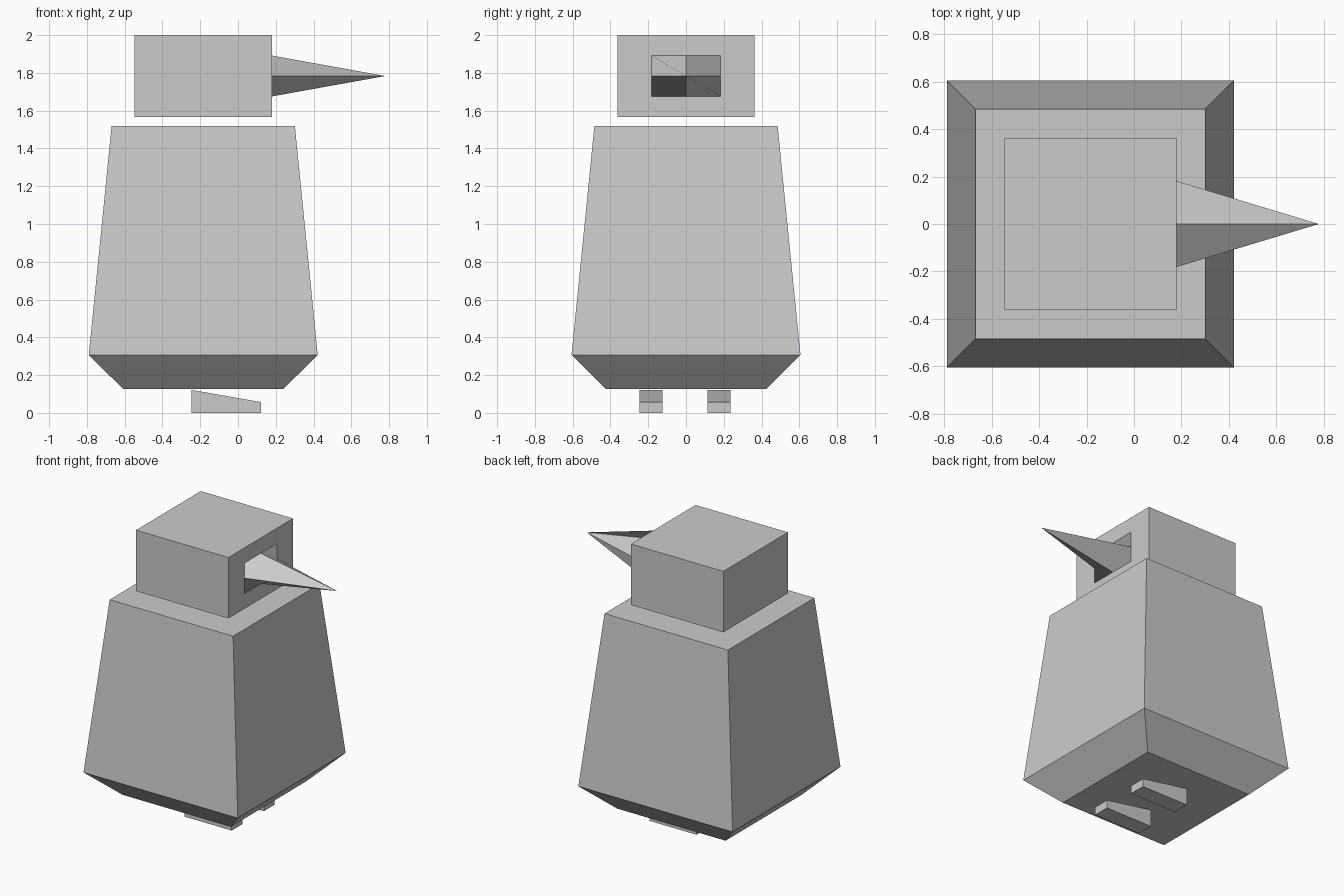
import bpy
import bmesh

cube = bpy.data.objects.get("Cube")
if cube:
    bpy.data.objects.remove(cube, do_unlink=True)

grey = bpy.data.materials.new("plain grey")
grey.use_nodes = True
grey.diffuse_color = (0.6, 0.6, 0.6, 1)
grey.node_tree.nodes["Principled BSDF"].inputs["Base Color"].default_value = (0.6, 0.6, 0.6, 1)

CX = -0.184  # centre of body and head along x


def finish(bm, name):
    mesh = bpy.data.meshes.new(name)
    bm.to_mesh(mesh)
    bm.free()
    mesh.materials.append(grey)
    obj = bpy.data.objects.new(name, mesh)
    bpy.context.collection.objects.link(obj)
    return obj


def stack(name, levels):
    """Solid through square levels given as (half x, half y, z)."""
    bm = bmesh.new()
    rings = [[bm.verts.new((CX + sx * hx, sy * hy, z))
              for sx, sy in ((-1, -1), (1, -1), (1, 1), (-1, 1))]
             for hx, hy, z in levels]
    for low, high in zip(rings, rings[1:]):
        for i in range(4):
            j = (i + 1) % 4
            bm.faces.new((low[i], low[j], high[j], high[i]))
    bm.faces.new(rings[0][::-1])
    bm.faces.new(rings[-1])
    return bm


# Body: tapered block with a chamfered underside
finish(stack("body", [(0.425, 0.425, 0.127), (0.606, 0.606, 0.307), (0.485, 0.485, 1.52)]), "body")

# Head: box whose +x face has an opening where the beak sits
HEAD_LOW, HEAD_TOP = 1.567, 2.0
bm = stack("head", [(0.363, 0.363, HEAD_LOW), (0.363, 0.363, HEAD_TOP)])
bm.normal_update()
side = next(f for f in bm.faces if f.normal.x > 0.9)
centre = side.calc_center_median()
bmesh.ops.inset_individual(bm, faces=[side], thickness=0)
for v in side.verts:
    v.co = centre + (v.co - centre) * 0.5
bmesh.ops.delete(bm, geom=[side], context='FACES_ONLY')
finish(bm, "head")

# Beak: two by two grid with its middle point pulled out
bm = bmesh.new()
half_z = (HEAD_TOP - HEAD_LOW) / 4
grid = {}
for i in (-1, 0, 1):
    for j in (-1, 0, 1):
        x = 0.78 if i == j == 0 else centre.x
        grid[i, j] = bm.verts.new((x, i * 0.1815, centre.z + j * half_z))
for i in (-1, 0):
    for j in (-1, 0):
        bm.faces.new((grid[i, j + 1], grid[i, j], grid[i + 1, j], grid[i + 1, j + 1]))
finish(bm, "beak")

# Feet: wedges sloping down toward the beak side
for name, y in (("right_foot", -0.185), ("left_foot", 0.175)):
    bm = bmesh.new()
    profile = [(-0.247, 0), (0.122, 0), (0.122, 0.057), (-0.247, 0.122)]
    face = bm.faces.new([bm.verts.new((x, y - 0.06, z)) for x, z in profile])
    out = bmesh.ops.extrude_face_region(bm, geom=[face], use_keep_orig=True)
    moved = [g for g in out["geom"] if isinstance(g, bmesh.types.BMVert)]
    bmesh.ops.translate(bm, verts=moved, vec=(0, 0.12, 0))
    bmesh.ops.recalc_face_normals(bm, faces=bm.faces)
    finish(bm, name)
